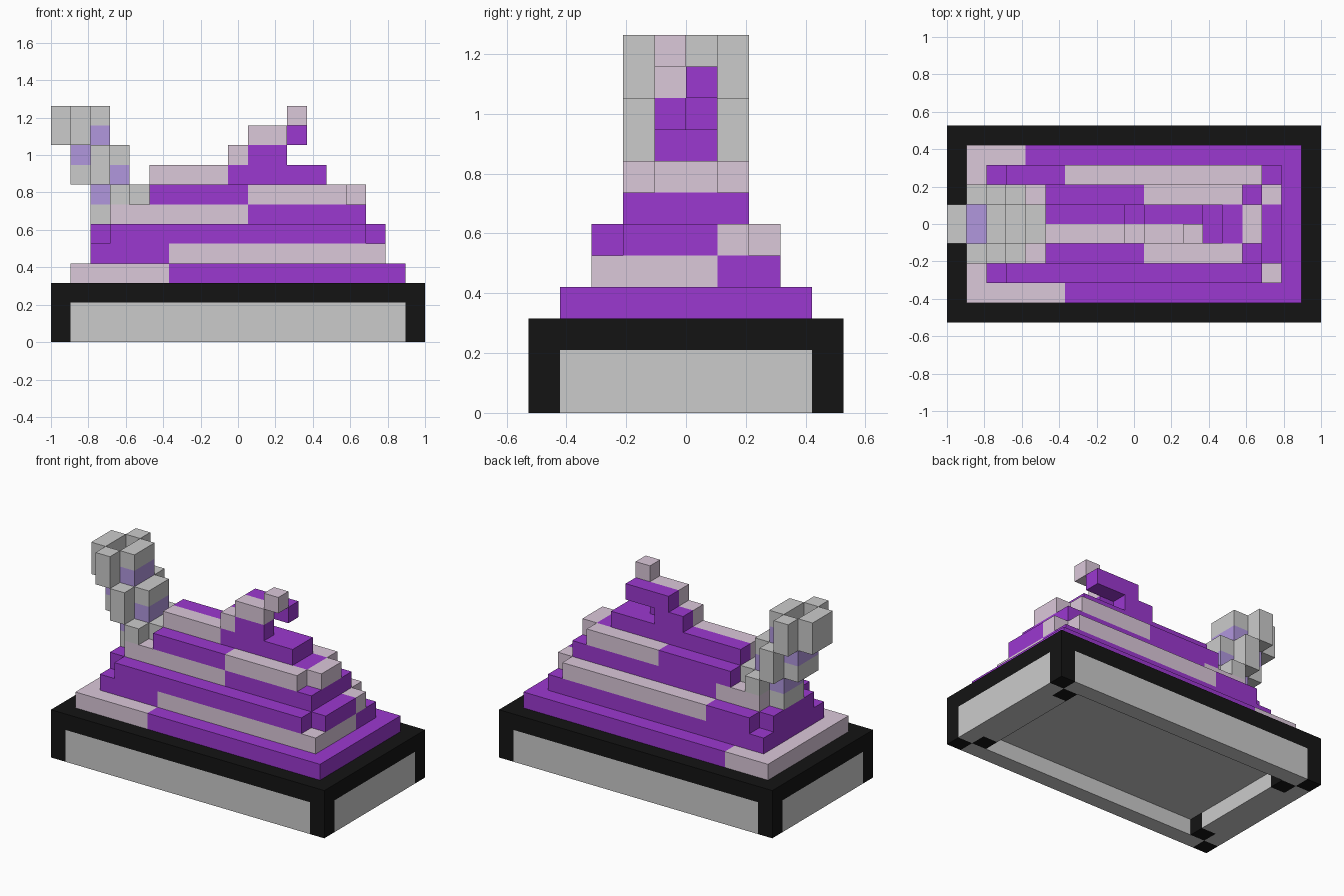
import bpy, bmesh
from mathutils import Vector

if "Cube" in bpy.data.objects:
    bpy.data.objects.remove(bpy.data.objects["Cube"])

U = 2 / 19                      # one block
NX, NY = 19, 10                 # footprint in blocks
grid = {}                       # block cell -> part name

COLORS = {
    "base_frame": (0.007, 0.007, 0.007, 1),
    "base_panels": None,
    "mound_dark": (0.33, 0.04, 0.63, 1),
    "mound_light": (0.71, 0.58, 0.70, 1),
    "plume_shell": None,
    "plume_core": (0.44, 0.31, 0.73, 1),
}


def fill(part, x, y, z):
    """Paint a range of blocks with a part; None carves. Later calls repaint."""
    for i in range(*x):
        for j in range(*y):
            for k in range(*z):
                if part:
                    grid[i, j, k] = part
                else:
                    grid.pop((i, j, k), None)


def layer(part, x, y, k):
    fill(part, x, y, (k, k + 1))


DARK, LIGHT = "mound_dark", "mound_light"
SHELL, CORE = "plume_shell", "plume_core"

# base: grey panels with a shallow recess below, black corners and top slab
fill("base_panels", (0, NX), (0, NY), (0, 2))
fill(None, (2, 17), (1, 9), (0, 1))
for fx in (0, 1):
    for fy in (0, 1):
        for d, top in ((0, 2), (1, 1)):
            i = NX - 1 - d if fx else d
            j = NY - 1 - d if fy else d
            fill("base_frame", (i, i + 1), (j, j + 1), (0, top))
fill("base_frame", (0, NX), (0, NY), (2, 3))

# mound tier 1
layer(DARK, (1, 18), (1, 9), 3)
layer(LIGHT, (1, 6), (1, 2), 3)
layer(LIGHT, (1, 4), (8, 9), 3)
layer(LIGHT, (1, 2), (1, 9), 3)

# mound tier 2
layer(DARK, (2, 17), (2, 8), 4)
layer(LIGHT, (6, 17), (2, 3), 4)
layer(LIGHT, (16, 17), (2, 6), 4)

# mound tier 3, notched corners
layer(DARK, (3, 16), (2, 8), 5)
layer(DARK, (2, 17), (3, 7), 5)
layer(LIGHT, (6, 16), (7, 8), 5)
layer(LIGHT, (16, 17), (6, 7), 5)

# mound tier 4
layer(DARK, (3, 16), (3, 7), 6)
layer(LIGHT, (3, 10), (3, 4), 6)
layer(LIGHT, (3, 6), (6, 7), 6)
layer(LIGHT, (3, 4), (3, 7), 6)

# mound tier 5
layer(DARK, (5, 15), (3, 7), 7)
layer(LIGHT, (10, 15), (3, 4), 7)
layer(LIGHT, (10, 15), (6, 7), 7)
layer(LIGHT, (15, 16), (4, 6), 7)

# mound tier 6
layer(DARK, (5, 14), (4, 6), 8)
layer(LIGHT, (5, 9), (4, 5), 8)

# curled tip
layer(DARK, (9, 12), (4, 5), 9)
layer(LIGHT, (9, 10), (4, 5), 9)
layer(DARK, (9, 11), (5, 6), 9)
layer(LIGHT, (10, 12), (4, 5), 10)
layer(DARK, (10, 13), (5, 6), 10)
layer(LIGHT, (12, 13), (4, 5), 11)

# plume: violet core stepping up and out to the left
for i, z in ((3, (7, 9)), (2, (7, 11)), (1, (9, 10))):
    fill(CORE, (i, i + 1), (4, 6), z)
# plume: grey shell around the core, front to back
for i, z in ((4, (7, 8)), (3, (9, 10)), (2, (6, 7)),
             (2, (11, 12)), (1, (8, 9)), (0, (10, 12))):
    fill(SHELL, (i, i + 1), (4, 6), z)
# plume: grey side pieces, mirrored
for i, z in ((3, (7, 8)), (2, (8, 10)), (1, (10, 12))):
    for j in (3, 6):
        fill(SHELL, (i, i + 1), (j, j + 1), z)

# turn each part's exposed block faces into a mesh
AXES = [Vector(a) for a in ((1, 0, 0), (0, 1, 0), (0, 0, 1))]
for part, color in COLORS.items():
    bm = bmesh.new()
    for cell, name in grid.items():
        if name != part:
            continue
        c = Vector(cell) + Vector((0.5 - NX / 2, 0.5 - NY / 2, 0.5))
        for a in range(3):
            for s in (1, -1):
                n = AXES[a] * s
                if tuple(int(p + q) for p, q in zip(cell, n)) in grid:
                    continue
                u, v = AXES[(a + 1) % 3] * s, AXES[(a + 2) % 3]
                bm.faces.new([bm.verts.new((c + (n + u * p + v * q) / 2) * U)
                              for p, q in ((-1, -1), (1, -1), (1, 1), (-1, 1))])
    bmesh.ops.remove_doubles(bm, verts=bm.verts[:], dist=1e-4)
    mesh = bpy.data.meshes.new(part)
    bm.to_mesh(mesh)
    bm.free()
    if color:
        mat = bpy.data.materials.new(part + "_color")
        mat.diffuse_color = color
        mat.use_nodes = True
        mat.node_tree.nodes["Principled BSDF"].inputs["Base Color"].default_value = mat.diffuse_color
        mesh.materials.append(mat)
    bpy.context.collection.objects.link(bpy.data.objects.new(part, mesh))
